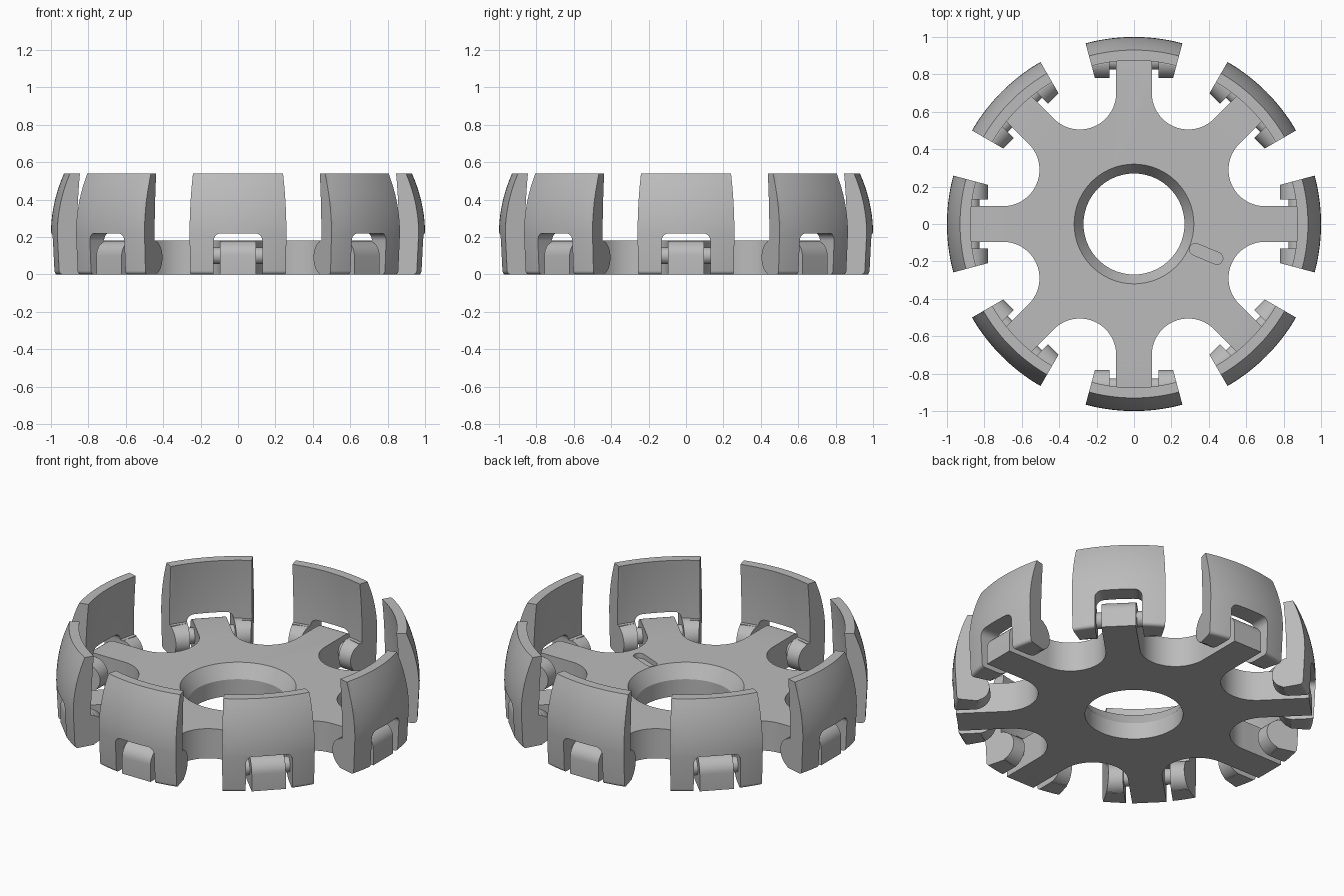
import bpy, bmesh
from math import sin, cos, tan, pi, radians, hypot
from mathutils import Matrix

cube = bpy.data.objects.get("Cube")
if cube:
    bpy.data.objects.remove(cube, do_unlink=True)

grey = bpy.data.materials.new("plain_grey")
grey.use_nodes = True
colour = (0.5, 0.5, 0.5, 1)
grey.diffuse_color = colour
grey.node_tree.nodes["Principled BSDF"].inputs["Base Color"].default_value = colour

HEIGHT, ARM, ARM_END = 0.18, 0.095, 0.975
STEP = radians(45)


def make(name, bm):
    bmesh.ops.recalc_face_normals(bm, faces=bm.faces)
    mesh = bpy.data.meshes.new(name)
    bm.to_mesh(mesh)
    bm.free()
    mesh.materials.append(grey)
    obj = bpy.data.objects.new(name, mesh)
    bpy.context.collection.objects.link(obj)
    return obj


def prism(points, place, low, high):
    """Extrude an outline; place(a, b, c) maps outline and depth to space."""
    bm = bmesh.new()
    ends = [[bm.verts.new(place(a, b, c)) for a, b in points] for c in (low, high)]
    bm.faces.new(ends[0])
    bm.faces.new(ends[1])
    for i in range(len(points)):
        j = (i + 1) % len(points)
        bm.faces.new((ends[0][i], ends[0][j], ends[1][j], ends[1][i]))
    return bm


def sweep(points, half, steps):
    """Turn a closed (radius, z) outline about z, centred on +y; half = pi closes it."""
    bm = bmesh.new()
    closed = half >= pi
    rings = []
    for k in range(steps + (0 if closed else 1)):
        a = -half + 2 * half * k / steps
        rings.append([bm.verts.new((r * sin(a), r * cos(a), z)) for r, z in points])
    for k in range(steps):
        p, q = rings[k], rings[(k + 1) % len(rings)]
        for i in range(len(points)):
            j = (i + 1) % len(points)
            bm.faces.new((p[i], p[j], q[j], q[i]))
    if not closed:
        bm.faces.new(rings[0])
        bm.faces.new(rings[-1])
    return bm


def arc(x, y, r, start, end, n=8):
    angles = [radians(start + (end - start) * i / n) for i in range(n + 1)]
    return [(x + r * cos(a), y + r * sin(a)) for a in angles]


def combine(obj, steps):
    """Apply boolean steps, then remove the helper objects."""
    for op, bm in steps:
        tool = make("helper", bm)
        tool.hide_render = True
        mod = obj.modifiers.new(op, "BOOLEAN")
        mod.operation, mod.solver, mod.object = op, "EXACT", tool
        graph = bpy.context.evaluated_depsgraph_get()
        mesh = bpy.data.meshes.new_from_object(obj.evaluated_get(graph))
        obj.modifiers.clear()
        obj.data = mesh
        bpy.data.objects.remove(tool, do_unlink=True)


def smooth(obj):
    bpy.ops.object.select_all(action="DESELECT")
    obj.select_set(True)
    bpy.context.view_layer.objects.active = obj
    bpy.ops.object.shade_smooth_by_angle(angle=radians(28))


flat = lambda a, b, c: (a, b, c)
across = lambda a, b, c: (c, a, b)
through = lambda a, b, c: (a, c, b)

# Hub outline: eight arms joined by round bays
bay_dist = 0.758
bay_rad = bay_dist * sin(STEP / 2) - ARM
bay = arc(bay_dist * sin(STEP / 2), bay_dist * cos(STEP / 2), bay_rad, 180, 315, 20)
sector = [(-ARM, ARM_END), (ARM, ARM_END)] + bay
outline = []
for k in range(8):
    a = -k * STEP
    outline += [(x * cos(a) - y * sin(a), x * sin(a) + y * cos(a)) for x, y in sector]
bm = prism(outline, flat, 0, HEIGHT)

# Round the arm tips, broadly on top and slightly below
for level, size in ((HEIGHT, 0.08), (0, 0.02)):
    tips = [e for e in bm.edges
            if all(abs(v.co.z - level) < 1e-4 and hypot(v.co.x, v.co.y) > 0.96
                   for v in e.verts)]
    bmesh.ops.bevel(bm, geom=tips, offset=size, segments=8, affect="EDGES", profile=0.5)
hub = make("hub_with_arms", bm)

# Central hole with a wide chamfer, and a shallow marker slot
hole = [(0.27, -0.1), (0.27, 0.1), (0.32, HEIGHT), (0.32, 0.3)]
bore = bmesh.new()
loops = [[bore.verts.new((r * cos(2 * pi * k / 72), r * sin(2 * pi * k / 72), z))
          for k in range(72)] for r, z in hole]
for p, q in zip(loops, loops[1:]):
    for k in range(72):
        bore.faces.new((p[k - 1], p[k], q[k], q[k - 1]))
bore.faces.new(loops[0])
bore.faces.new(loops[-1])
slot = prism(arc(0.48, 0, 0.032, -90, 90) + arc(0.355, 0, 0.032, 90, 270),
             flat, HEIGHT - 0.03, 0.3)
bmesh.ops.rotate(slot, verts=slot.verts, matrix=Matrix.Rotation(-STEP / 2, 3, "Z"))
combine(hub, [("DIFFERENCE", bore), ("DIFFERENCE", slot)])
smooth(hub)

# Curved jaw: wall section, hinge knuckle, notch and radial ends
rise = [i / 10 for i in range(11)]
section = [(0.87, 0)] + arc(0.97, 0.02, 0.02, -90, 0, 5)
section += [(1 - 0.07 * t * t, 0.22 + 0.32 * t) for t in rise]
section += [(0.875 + 0.017 * (1 - t * t), 0.54 - 0.36 * (1 - t)) for t in reversed(rise)]
section += [(0.87, HEIGHT)]
jaw = make("jaw_1", sweep(section, radians(18), 24))
knuckle = prism(arc(0.87, 0.09, 0.09, 90, 270, 20) + [(0.92, 0), (0.92, HEIGHT)],
                across, -0.26, 0.26)
notch = prism([(-0.13, -0.1), (0.13, -0.1)] + arc(0.09, 0.18, 0.04, 0, 90)
              + arc(-0.09, 0.18, 0.04, 90, 180), through, 0.6, 1.2)
wide = 1.3 * tan(radians(15))
wedge = prism([(0, 0), (wide, 1.3), (-wide, 1.3)], flat, -0.2, 0.8)
combine(jaw, [("UNION", knuckle), ("DIFFERENCE", notch), ("INTERSECT", wedge)])
smooth(jaw)

# Hinge pin
pin = make("hinge_pin_1", prism(arc(0.87, 0.1, 0.045, 0, 345, 23), across, -0.15, 0.15))
smooth(pin)

# Repeat jaw and pin at every arm
for k in range(1, 8):
    for part, name in ((jaw, "jaw"), (pin, "hinge_pin")):
        copy = bpy.data.objects.new(f"{name}_{k + 1}", part.data)
        copy.rotation_euler.z = k * STEP
        bpy.context.collection.objects.link(copy)
